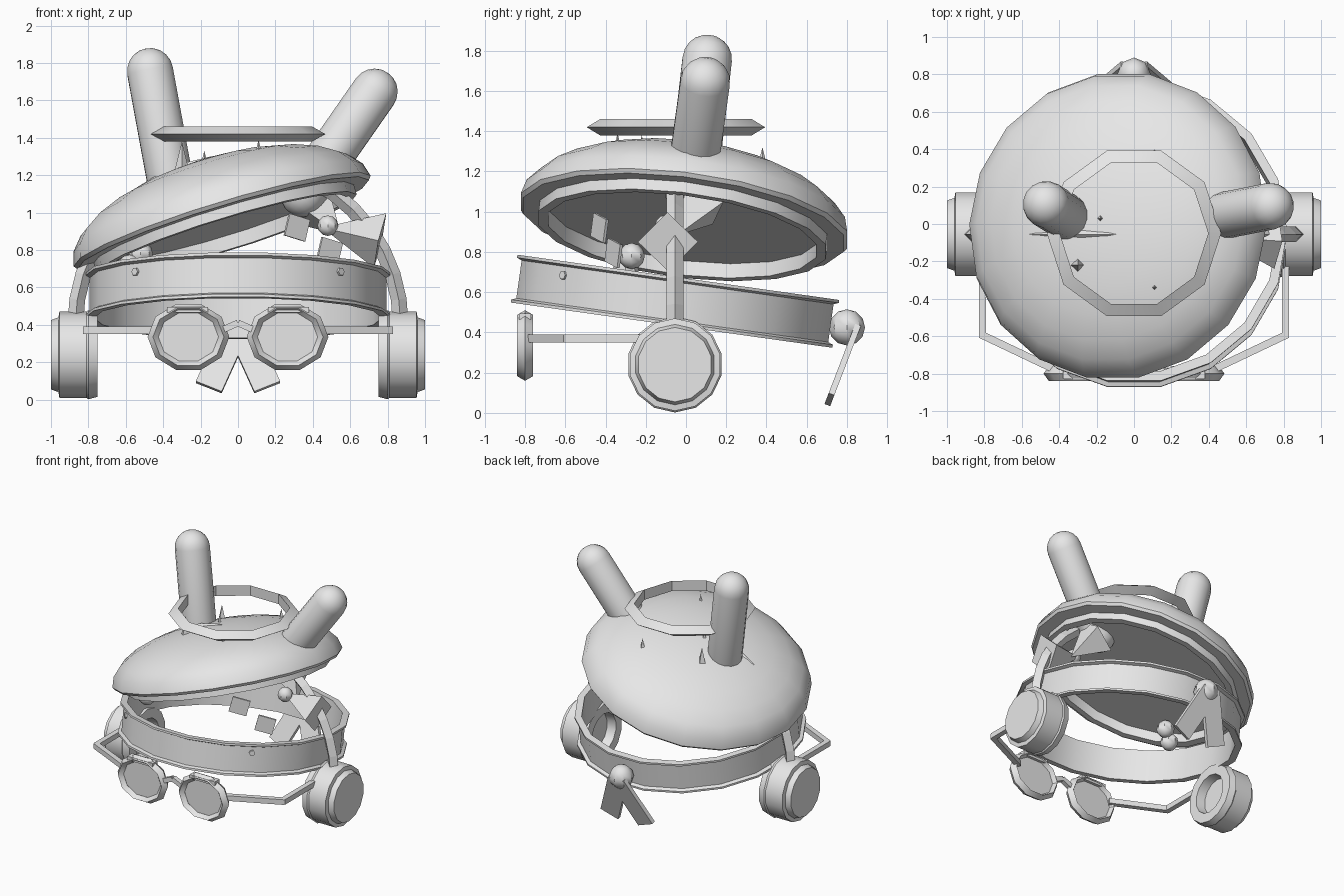
import bpy, bmesh
from math import sin, cos, pi, radians
from mathutils import Matrix, Vector

if "Cube" in bpy.data.objects:
    bpy.data.objects.remove(bpy.data.objects["Cube"])

grey = bpy.data.materials.new("plain grey")
grey.use_nodes = True
grey.diffuse_color = (0.8, 0.8, 0.8, 1)
grey.node_tree.nodes["Principled BSDF"].inputs["Base Color"].default_value = (0.8, 0.8, 0.8, 1)


def finish(bm, name, matrix=Matrix(), angle=35):
    bmesh.ops.recalc_face_normals(bm, faces=bm.faces)
    mesh = bpy.data.meshes.new(name)
    bm.to_mesh(mesh)
    bm.free()
    mesh.transform(matrix)
    mesh.materials.append(grey)
    obj = bpy.data.objects.new(name, mesh)
    bpy.context.collection.objects.link(obj)
    bpy.ops.object.select_all(action='DESELECT')
    obj.select_set(True)
    bpy.context.view_layer.objects.active = obj
    bpy.ops.object.shade_smooth_by_angle(angle=radians(angle))


def lathe(name, profile, n, matrix=Matrix(), closed=False, angle=35):
    """Turn (radius, height) points about the local z axis."""
    bm = bmesh.new()
    rings = []
    for r, z in profile:
        if r == 0:
            rings.append([bm.verts.new((0, 0, z))] * n)
        else:
            rings.append([bm.verts.new((r * cos(2 * pi * i / n), r * sin(2 * pi * i / n), z))
                          for i in range(n)])
    pairs = list(zip(rings, rings[1:])) + ([(rings[-1], rings[0])] if closed else [])
    for a, b in pairs:
        for i in range(n):
            j = (i + 1) % n
            bm.faces.new(list(dict.fromkeys((a[i], a[j], b[j], b[i]))))
    finish(bm, name, matrix, angle)


def along(start, end):
    """Frame at start whose z axis points to end."""
    d = Vector(end) - Vector(start)
    return Matrix.Translation(start) @ d.to_track_quat('Z', 'Y').to_matrix().to_4x4(), d.length


def cone(name, tip, end, r):
    m, length = along(tip, end)
    lathe(name, [(0, 0), (r, length), (0, length)], 4, m)


def ball(name, centre, r):
    bm = bmesh.new()
    bmesh.ops.create_uvsphere(bm, u_segments=8, v_segments=6, radius=r)
    finish(bm, name, Matrix.Translation(centre))


def box(name, matrix, size):
    bm = bmesh.new()
    bmesh.ops.create_cube(bm, size=1)
    finish(bm, name, matrix @ Matrix.Diagonal((*size, 1)))


def bar(name, start, end, width, thick):
    m, length = along(start, end)
    box(name, m @ Matrix.Translation((0, 0, length / 2)), (width, thick, length))


def arc(r, h, count):
    return [(r * cos(pi / 2 * i / count) if i < count else 0, h * sin(pi / 2 * i / count))
            for i in range(count + 1)]


def turn(degrees, axis):
    return Matrix.Rotation(radians(degrees), 4, axis)


# Hat: tilted dome, closed below, with a brim and a band hanging underneath
hat = Matrix.Translation((-0.085, -0.01, 0.955)) @ turn(-17, 'Y') @ turn(-7, 'X')
lathe("hat_dome", arc(0.83, 0.335, 7)[::-1]
      + [(0.815, -0.02), (0.73, -0.02), (0.73, -0.075), (0.68, -0.075), (0.68, 0), (0, 0)],
      18, hat)

# Head band: tilted ring with a lip along both edges
band = Matrix.Translation((0, -0.055, 0.555)) @ turn(-8, 'X')
lathe("head_band", [(0.77, -0.12), (0.82, -0.12), (0.82, -0.105), (0.795, -0.095),
                    (0.795, 0.095), (0.82, 0.105), (0.82, 0.12), (0.77, 0.12)],
      18, band, closed=True)

# Ears: capsules that run through the dome
for name, low, high in (("right_ear", (-0.35, 0.03, 1.1), (-0.47, 0.105, 1.755)),
                        ("left_ear", (0.35, 0.02, 1.1), (0.73, 0.095, 1.645))):
    m, length = along(low, high)
    cap = arc(0.125, 0.125, 5)
    lathe(name, [(r, -z) for r, z in cap[::-1]] + [(r, z + length) for r, z in cap], 16, m)

# Floating ring: ten sides, triangular section
lathe("halo_ring", [(0.466, 0), (0.397, 0.04), (0.397, -0.04)], 10,
      Matrix.Translation((0, -0.05, 1.42)), closed=True, angle=20)

# Headphone arch with a diamond section
curve = bpy.data.curves.new("headphone_arch", 'CURVE')
curve.dimensions = '3D'
curve.bevel_depth = 0.042
curve.bevel_resolution = 0
spline = curve.splines.new('POLY')
spline.use_smooth = False
spline.points.add(20)
for i, p in enumerate(spline.points):
    a = pi * i / 20
    p.co = (0.87 * cos(a), -0.055, 0.4 + 0.87 * sin(a), 1)
curve.materials.append(grey)
bpy.context.collection.objects.link(bpy.data.objects.new("headphone_arch", curve))

for side, label in ((-1, "right"), (1, "left")):
    # Ear cups: cushion with a recess, drum and stepped cap
    cup = Matrix.Translation((0, -0.055, 0.24)) @ turn(side * 90, 'Y')
    lathe(label + "_ear_cup", [(0, 0.82), (0.14, 0.82), (0.15, 0.75), (0.225, 0.75), (0.238, 0.8),
                               (0.23, 0.81), (0.23, 0.955), (0.2, 0.96), (0.185, 1.0), (0, 1.0)],
          14, cup)
    # Spectacles: rim, lens and folding arm
    eye = (Matrix.Translation((side * 0.265, -0.8, 0.335)) @ turn(90, 'X')
           @ Matrix.Diagonal((1.15, 0.97, 1, 1)))
    lathe(label + "_rim", [(0.19, 0), (0.165, 0.04), (0.14, 0.01), (0.165, -0.04)], 10, eye, closed=True)
    lathe(label + "_lens", [(0, 0.008), (0.155, 0.008), (0.155, -0.008), (0, -0.008)], 10, eye)
    bar(label + "_front_arm", (side * 0.42, -0.78, 0.37), (side * 0.82, -0.59, 0.37), 0.04, 0.04)
    bar(label + "_side_arm", (side * 0.81, -0.6, 0.37), (side * 0.81, -0.2, 0.37), 0.04, 0.04)
    bar(label + "_brow", (side * 0.16, -0.8, 0.48), (side * 0.38, -0.8, 0.48), 0.06, 0.03)
    bar(label + "_bridge", (0, -0.8, 0.41), (side * 0.09, -0.8, 0.37), 0.035, 0.035)
    # Rear ribbon tails, spread sideways and hanging inward
    tail = (Matrix.Translation((0, 0.845, 0.41)) @ turn(-21, 'X') @ turn(side * -23, 'Y')
            @ Matrix.Translation((0, 0, -0.2)))
    box(label + "_ribbon", tail, (0.15, 0.03, 0.4))
    # Rivet on the front of the head band
    p = Vector((side * sin(radians(44)), -cos(radians(44)), 0))
    rise = Vector((0, 0, 0.05))
    m, length = along(band @ (p * 0.77 + rise), band @ (p * 0.797 + rise))
    lathe(label + "_rivet", [(0.022, 0), (0.022, length), (0, length)], 6, m)
ball("rear_knot", (0, 0.8, 0.425), 0.09)

# Bow on the left of the arch
ball("bow_knot", (0.48, -0.1, 0.93), 0.055)
cone("bow_outer_loop", (0.45, -0.07, 0.92), (0.76, -0.09, 0.85), 0.15)
cone("bow_inner_loop", (0.55, -0.05, 0.88), (0.4, 0.07, 1.05), 0.15)

# Beads under the right of the hat
ball("upper_bead", (-0.52, -0.27, 0.78), 0.065)
ball("lower_bead", (-0.58, -0.3, 0.71), 0.065)

# Square charms hanging under the hat
for centre in ((0.315, -0.43, 0.92), (0.49, -0.36, 0.795)):
    box("hanging_charm", Matrix.Translation(centre) @ turn(30, 'Z') @ turn(15, 'Y'),
        (0.13, 0.015, 0.12))

# Small spikes through the dome
for x, y, z in ((-0.3, -0.22, 1.38), (-0.18, 0.03, 1.33), (0.11, -0.34, 1.39),
                (-0.3, 0.23, 1.3), (0.11, 0.38, 1.32)):
    cone("dome_spike", (x, y, z), (x, y, z - 0.2), 0.05)
